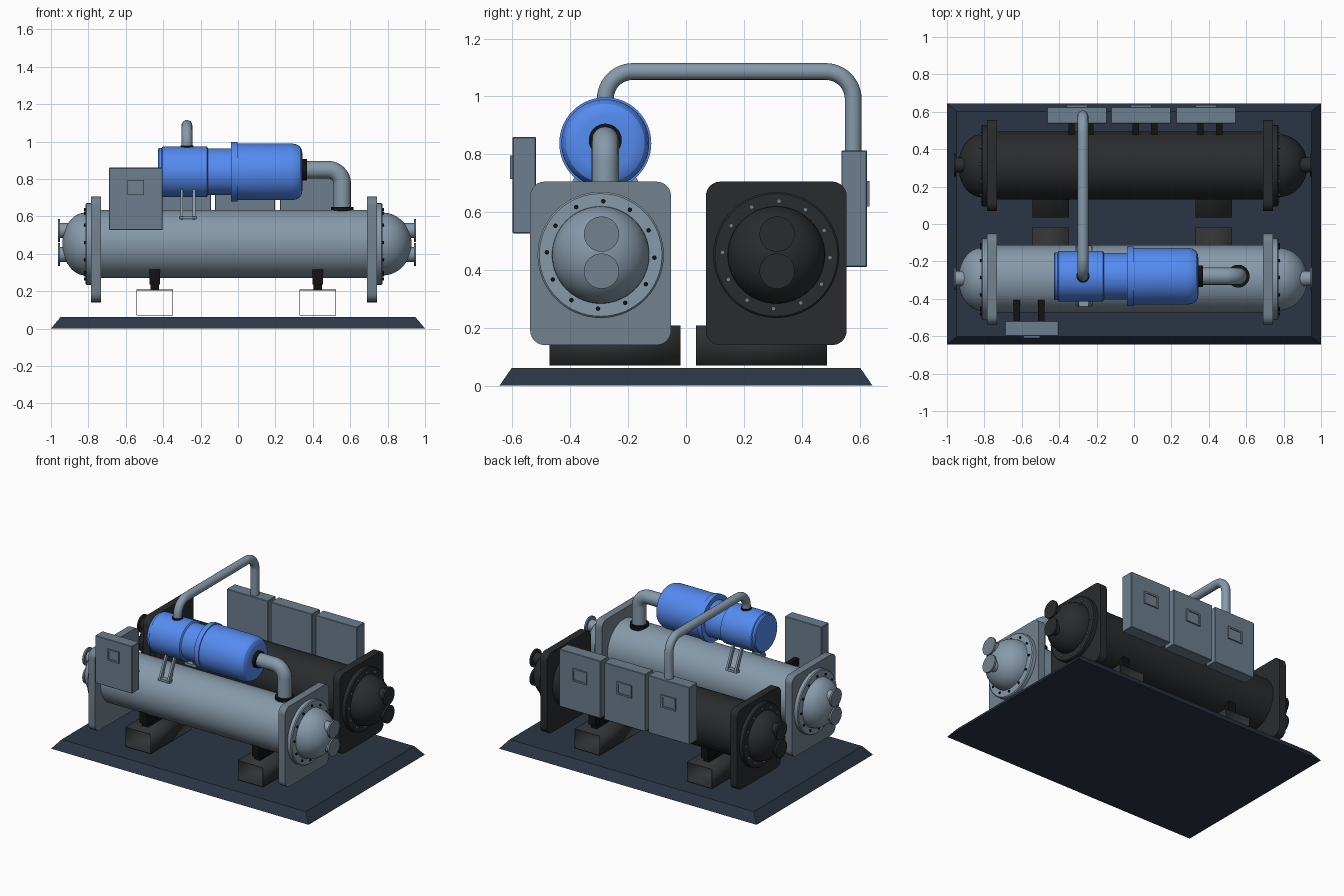
import bpy, bmesh, math
from mathutils import Vector

if "Cube" in bpy.data.objects:
    bpy.data.objects.remove(bpy.data.objects["Cube"])


def material(name, rgb):
    m = bpy.data.materials.new(name)
    m.diffuse_color = (*rgb, 1)
    m.use_nodes = True
    m.node_tree.nodes["Principled BSDF"].inputs["Base Color"].default_value = m.diffuse_color
    return m


STEEL = material("light_steel", (0.24, 0.32, 0.40))
PANEL = material("panel_grey", (0.15, 0.21, 0.27))
PLATE = material("plate_grey", (0.17, 0.22, 0.27))
DARK = material("charcoal", (0.022, 0.024, 0.026))
FOOT = material("foot_grey", (0.03, 0.033, 0.034))
BLACK = material("black", (0.006, 0.006, 0.007))
NAVY = material("navy_base", (0.025, 0.036, 0.058))
BLUE = material("blue", (0.09, 0.26, 0.88))


def finish(bm, name, mat, loc=(0, 0, 0)):
    bmesh.ops.recalc_face_normals(bm, faces=bm.faces)
    me = bpy.data.meshes.new(name)
    bm.to_mesh(me)
    bm.free()
    ob = bpy.data.objects.new(name, me)
    ob.location = loc
    me.materials.append(mat)
    bpy.context.collection.objects.link(ob)
    return ob


def box(name, x, y, z, mat, bevel=0):
    """Box given by its (min, max) range on each axis."""
    bm = bmesh.new()
    bmesh.ops.create_cube(bm, size=1)
    for v in bm.verts:
        v.co = [r[0] if c < 0 else r[1] for c, r in zip(v.co, (x, y, z))]
    if bevel:
        bmesh.ops.bevel(bm, geom=bm.edges[:], offset=bevel, segments=1, affect='EDGES')
    return finish(bm, name, mat)


def lathe(name, profile, loc, mat, steps=48, axis='x'):
    """Revolve (along, radius) points about an axis through loc."""
    bm = bmesh.new()
    vs = [bm.verts.new((a, 0, r) if axis == 'x' else (r, 0, a)) for a, r in profile]
    es = [bm.edges.new(p) for p in zip(vs, vs[1:])]
    ax = (1, 0, 0) if axis == 'x' else (0, 0, 1)
    bmesh.ops.spin(bm, geom=vs + es, axis=ax, cent=(0, 0, 0), angle=2 * math.pi, steps=steps)
    bmesh.ops.remove_doubles(bm, verts=bm.verts, dist=1e-5)
    return finish(bm, name, mat, loc)


def disc(name, a, b, r, loc, mat, axis='x', steps=32):
    return lathe(name, [(a, 0), (a, r), (b, r), (b, 0)], loc, mat, steps, axis)


def pipe(name, pts, bend, radius, mat):
    """Pipe along a path whose inner corners are square and get rounded."""
    pts = [Vector(p) for p in pts]
    path = [pts[0]]
    for a, p, b in zip(pts, pts[1:], pts[2:]):
        u, w = (a - p).normalized(), (b - p).normalized()
        c = p + (u + w) * bend
        for i in range(13):
            t = i / 12 * math.pi / 2
            path.append(c - w * bend * math.cos(t) - u * bend * math.sin(t))
    path.append(pts[-1])
    cu = bpy.data.curves.new(name, 'CURVE')
    cu.dimensions = '3D'
    cu.bevel_depth, cu.bevel_resolution, cu.use_fill_caps = radius, 6, True
    sp = cu.splines.new('POLY')
    sp.points.add(len(path) - 1)
    for q, co in zip(sp.points, path):
        q.co = (*co, 1)
    cu.materials.append(mat)
    ob = bpy.data.objects.new(name, cu)
    bpy.context.collection.objects.link(ob)
    bpy.ops.object.select_all(action='DESELECT')
    ob.select_set(True)
    bpy.context.view_layer.objects.active = ob
    bpy.ops.object.convert(target='MESH')


def end_plate(name, x, yc, mat):
    bm = bmesh.new()
    bmesh.ops.create_cube(bm, size=1)
    for v in bm.verts:
        v.co = (v.co.x * 0.053, v.co.y * 0.487, v.co.z * 0.565)
    along = [e for e in bm.edges if abs(e.verts[0].co.x - e.verts[1].co.x) > 0.01]
    bmesh.ops.bevel(bm, geom=along, offset=0.05, segments=6, profile=0.5, affect='EDGES')
    finish(bm, name, mat, (x, yc, 0.423))


def vessel(label, yc, shell, plate, bolt):
    zc = 0.452
    disc(label + "_shell", -0.76, 0.716, 0.182, (0, yc, zc), shell, steps=64)
    # end plate, bolted flange, dome and two nozzles at each end
    for side, s, xp, length, xn in (("left", -1, -0.7595, 0.123, -0.957),
                                    ("right", 1, 0.7165, 0.155, 0.947)):
        n = label + "_" + side
        end_plate(n + "_end_plate", xp, yc, plate)
        x0 = xp + s * 0.0265
        xf = x0 + s * 0.03
        prof = [(x0, 0), (x0, 0.218), (xf - s * 0.006, 0.218), (xf, 0.212)]
        prof += [(xf + s * length * math.sin(t), 0.168 * math.cos(t))
                 for t in (i / 14 * math.pi / 2 for i in range(14))]
        prof.append((xf + s * length, 0))
        lathe(n + "_dome", prof, (0, yc, zc), shell, 64)
        for i in range(12):
            t = i * math.pi / 6 + 0.05
            disc(n + "_bolt", xf - s * 0.005, xf + s * 0.007, 0.008,
                 (0, yc + 0.186 * math.sin(t), zc + 0.186 * math.cos(t)), bolt, steps=8)
        for dz in (-0.064, 0.064):
            disc(n + "_nozzle", xn - s * 0.1, xn, 0.04, (0, yc + 0.003, zc + 0.008 + dz), shell)
            disc(n + "_nozzle_flange", xn - s * 0.006, xn + s * 0.006, 0.061,
                 (0, yc + 0.003, zc + 0.008 + dz), plate)
    # open box-section feet with saddle pads
    fy = -0.245 if yc < 0 else 0.261
    for x in (-0.4455, 0.4265):
        bm = bmesh.new()
        bmesh.ops.create_cube(bm, size=1)
        for v in bm.verts:
            v.co = (v.co.x * 0.195, v.co.y * 0.453, v.co.z * 0.137)
        bmesh.ops.delete(bm, geom=[f for f in bm.faces if abs(f.normal.y) > 0.5], context='FACES')
        ob = finish(bm, label + "_foot", FOOT, (x, fy, 0.139))
        ob.modifiers.new("wall", 'SOLIDIFY').thickness = 0.004
        box(label + "_saddle", (x - 0.022, x + 0.022), (yc - 0.1, yc + 0.1), (0.206, 0.31), BLACK)
        box(label + "_saddle_top", (x - 0.028, x + 0.028), (yc - 0.12, yc + 0.12), (0.235, 0.315), BLACK)


def cabinet(name, x, y, z, s, wall_y, bracket_x, bracket_z, screen_z, screen_w):
    """Control cabinet facing s along y, held by two brackets."""
    box(name, x, y, z, PANEL, 0.003)
    xc = (x[0] + x[1]) / 2
    face = y[1] if s > 0 else y[0]
    out = face + s * 0.009
    h = screen_w / 2
    z0, z1 = screen_z
    # screen frame bars around a recessed display
    for a, b in (((xc - h, xc + h), (z0, z0 + 0.012)), ((xc - h, xc + h), (z1 - 0.012, z1)),
                 ((xc - h, xc - h + 0.012), (z0, z1)), ((xc + h - 0.012, xc + h), (z0, z1))):
        box(name + "_screen_frame", a, sorted((face - s * 0.002, out)), b, PANEL)
    box(name + "_screen", (xc - h + 0.01, xc + h - 0.01), sorted((face - s * 0.002, face + s * 0.003)),
        (z0 + 0.01, z1 - 0.01), PLATE)
    back = y[0] if s > 0 else y[1]
    for bx in bracket_x:
        box(name + "_bracket", (xc + bx - 0.017, xc + bx + 0.017), sorted((wall_y, back)),
            (bracket_z - 0.025, bracket_z + 0.025), BLACK)


# sloped base
base = bmesh.new()
bmesh.ops.create_cube(base, size=2)
for v in base.verts:
    v.co = (v.co.x * 0.948, v.co.y * 0.602, 0.062) if v.co.z > 0 else (v.co.x, v.co.y * 0.645, 0)
finish(base, "base", NAVY)

# two shell vessels
vessel("front_vessel", -0.295, STEEL, PLATE, BLACK)
vessel("rear_vessel", 0.312, DARK, DARK, PLATE)

# compressor body
CY, CZ = -0.279, 0.838
lathe("compressor", [(-0.428, 0), (-0.428, 0.122), (-0.422, 0.127), (-0.408, 0.127), (-0.404, 0.135),
                     (-0.166, 0.135), (-0.16, 0.124), (-0.037, 0.124), (-0.037, 0.159), (-0.002, 0.159),
                     (-0.002, 0.152), (0.285, 0.152), (0.312, 0.147), (0.331, 0.136), (0.341, 0.118),
                     (0.345, 0.095), (0.345, 0)], (0, CY, CZ), BLUE, 64)

# compressor support legs with feet strips
for s in (-1, 1):
    for x in (-0.3, -0.235):
        leg = bmesh.new()
        prof = [(0.07, 0.745), (0.095, 0.745), (0.165, 0.60), (0.14, 0.58)]
        f = leg.faces.new([leg.verts.new((x - 0.007, CY + s * a, b)) for a, b in prof])
        ext = bmesh.ops.extrude_face_region(leg, geom=[f])
        for v in ext["geom"]:
            if isinstance(v, bmesh.types.BMVert):
                v.co.x += 0.014
        finish(leg, "compressor_leg", STEEL)
    box("compressor_leg_foot", (-0.312, -0.223), sorted((CY + s * 0.13, CY + s * 0.162)),
        (0.585, 0.602), STEEL)

# suction pipe from compressor to front vessel
pipe("suction_pipe", [(0.33, CY, 0.849), (0.557, CY, 0.849), (0.557, CY, 0.6)], 0.075, 0.047, STEEL)
disc("suction_collar", 0.342, 0.368, 0.057, (0, CY, 0.849), BLACK)
disc("suction_base_collar", 0.62, 0.65, 0.061, (0.557, CY, 0), BLACK, 'z')

# discharge pipe over to the rear cabinet
pipe("discharge_pipe", [(-0.273, CY, 0.9), (-0.273, CY, 1.086), (-0.273, 0.578, 1.086),
                        (-0.273, 0.578, 0.79)], 0.095, 0.029, STEEL)
disc("discharge_collar", 0.955, 0.98, 0.035, (-0.273, CY, 0), BLACK, 'z')

# control cabinets
cabinet("front_cabinet", (-0.69, -0.403), (-0.6, -0.519), (0.527, 0.86), -1, -0.40,
        (-0.08, 0.05), 0.57, (0.715, 0.795), 0.09)
for x in (-0.465, -0.122, 0.225):
    cabinet("rear_cabinet", (x, x + 0.321), (0.537, 0.626), (0.411, 0.813), 1, 0.46,
            (-0.03, 0.07), 0.5, (0.62, 0.708), 0.112)

# smooth round surfaces, keep edges sharp
bpy.ops.object.select_all(action='SELECT')
bpy.context.view_layer.objects.active = bpy.data.objects["base"]
bpy.ops.object.shade_smooth_by_angle(angle=math.radians(30))
